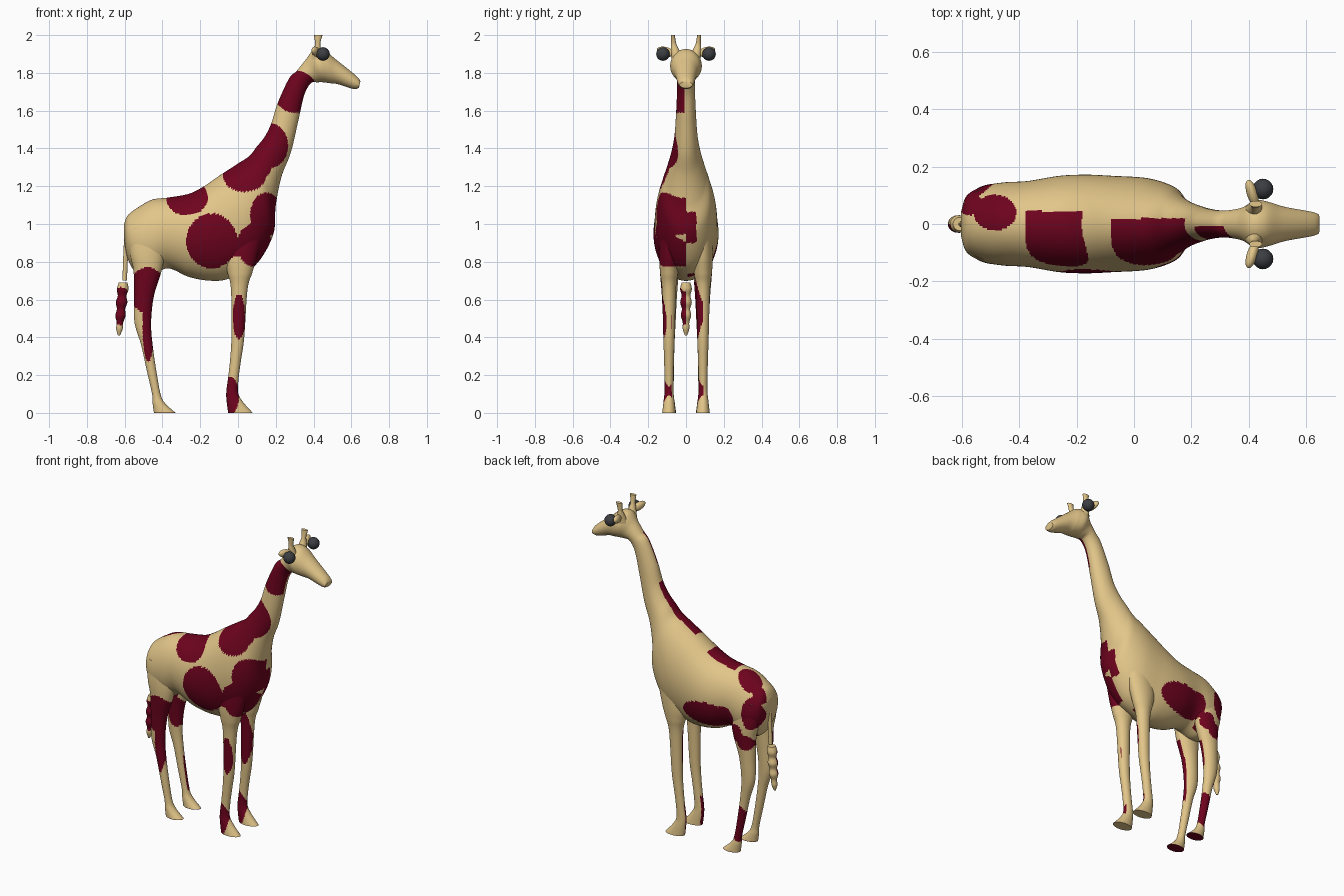
import bpy, bmesh, math
from mathutils import Vector, Matrix


def material(name, rgb):
    m = bpy.data.materials.new(name)
    m.diffuse_color = (*rgb, 1)
    return m


SAND = material("sand_coat", (0.76, 0.56, 0.25))
MAROON = material("maroon_patch", (0.155, 0.001, 0.013))
DARK = material("dark_eye", (0.045, 0.048, 0.055))

# Coat patches seen from the side: (y from, y to, [centre x, centre z, radius x, radius z])
PATCHES = [
    (-0.2, 0.045, [(-0.27, 1.14, 0.11, 0.095)]),                         # back
    (-0.2, 0.02, [(0.035, 1.26, 0.115, 0.09), (0.09, 1.31, 0.09, 0.08),  # withers
                  (0.17, 1.415, 0.095, 0.118)]),
    (-0.2, 0.0, [(-0.14, 0.91, 0.135, 0.145), (0.01, 0.875, 0.07, 0.05),  # near flank
                 (0.085, 0.89, 0.09, 0.115), (0.15, 1.05, 0.085, 0.115)]),  # near chest
    (0.0, 0.055, [(0.20, 0.98, 0.12, 0.085)]),
    (-0.2, -0.008, [(0.305, 1.70, 0.115, 0.112)]),                       # upper neck
    (-0.2, -0.075, [(-0.48, 0.65, 0.10, 0.12), (-0.475, 0.45, 0.03, 0.18),  # near legs
                    (0.005, 0.51, 0.032, 0.12), (-0.04, 0.09, 0.045, 0.10)]),
    (0.01, 0.092, [(-0.04, 0.09, 0.045, 0.11), (0.0, 0.57, 0.045, 0.18),  # far inner legs
                   (-0.48, 0.60, 0.06, 0.10)]),
    (0.04, 0.2, [(-0.545, 0.92, 0.055, 0.10), (-0.45, 0.78, 0.045, 0.055),  # far thigh
                 (-0.505, 0.73, 0.05, 0.05)]),
    (0.0, 0.2, [(-0.25, 0.85, 0.165, 0.085), (-0.37, 0.86, 0.06, 0.075)]),  # far flank
    (0.08, 0.2, [(-0.45, 0.19, 0.06, 0.12)]),                            # far shin
    (-0.1, -0.002, [(-0.62, 0.565, 0.06, 0.10)]),                        # tail tuft
]
# Rump patches seen from above: centre x, centre y, radius x, radius y
RUMP = [(-0.485, 0.04, 0.075, 0.062), (-0.575, 0.075, 0.04, 0.045)]


def inside(u, v, e):
    return ((u - e[0]) / e[2]) ** 2 + ((v - e[1]) / e[3]) ** 2 < 1


def in_patch(p):
    sole = p.z < 0.001 and p.x < -0.3
    rump = p.z > 0.98 and any(inside(p.x, p.y, e) for e in RUMP)
    return sole or rump or any(y0 <= p.y <= y1 and any(inside(p.x, p.z, e) for e in group)
                               for y0, y1, group in PATCHES)


def finish(name, bm, mats, angle=50):
    bmesh.ops.recalc_face_normals(bm, faces=bm.faces)
    me = bpy.data.meshes.new(name)
    bm.to_mesh(me)
    bm.free()
    for m in mats:
        me.materials.append(m)
    ob = bpy.data.objects.new(name, me)
    bpy.context.collection.objects.link(ob)
    bpy.context.view_layer.objects.active = ob
    ob.select_set(True)
    bpy.ops.object.shade_smooth_by_angle(angle=math.radians(angle))
    ob.select_set(False)
    return ob


def spline(rows, steps):
    """Smooth interpolation through rows of numbers."""
    out = []
    for i in range(len(rows) - 1):
        a, b, c, d = (rows[max(0, min(len(rows) - 1, i + k))] for k in (-1, 0, 1, 2))
        for s in range(steps):
            t = s / steps
            out.append([q + 0.5 * t * (r - p + t * (2 * p - 5 * q + 4 * r - u + t * (3 * (q - r) + u - p)))
                        for p, q, r, u in zip(a, b, c, d)])
    return out + [list(rows[-1])]


def loft(name, rows, y=0.0, steps=12, sides=48):
    """Skin over rings; row = upper x, z, lower x, z, half width, optional y offset."""
    bm = bmesh.new()
    rings = []
    for r in spline(rows, steps):
        up, low = Vector((r[0], 0, r[1])), Vector((r[2], 0, r[3]))
        yc = y + (r[5] if len(r) > 5 else 0)
        mid, half = (up + low) / 2, (up - low) / 2
        rings.append([bm.verts.new(mid + half * math.cos(a) + Vector((0, yc + r[4] * math.sin(a), 0)))
                      for a in (math.tau * k / sides for k in range(sides))])
    for a, b in zip(rings, rings[1:]):
        for k in range(sides):
            n = (k + 1) % sides
            bm.faces.new((a[k], a[n], b[n], b[k]))
    bm.faces.new(rings[0])
    bm.faces.new(rings[-1])
    for f in bm.faces:
        f.material_index = int(in_patch(f.calc_center_median()))
    return finish(name, bm, (SAND, MAROON))


def ball(name, centre, scale, mat, rot=Matrix()):
    bm = bmesh.new()
    bmesh.ops.create_uvsphere(bm, u_segments=20, v_segments=12, radius=1)
    bm.transform(Matrix.Translation(centre) @ rot @ Matrix.Diagonal((*scale, 1)))
    return finish(name, bm, (mat,))


# Body, neck and head in one skin
loft("body_neck_head", [
    (-0.603, 1.00, -0.603, 0.92, 0.045),
    (-0.58, 1.05, -0.585, 0.82, 0.10),
    (-0.51, 1.10, -0.54, 0.745, 0.132),
    (-0.45, 1.13, -0.46, 0.73, 0.145),
    (-0.37, 1.14, -0.37, 0.765, 0.15),
    (-0.26, 1.16, -0.26, 0.72, 0.168),
    (-0.18, 1.20, -0.15, 0.70, 0.172),
    (-0.10, 1.255, -0.05, 0.71, 0.168),
    (0.00, 1.32, 0.09, 0.78, 0.16),
    (0.06, 1.36, 0.185, 0.94, 0.135),
    (0.10, 1.41, 0.20, 1.10, 0.105),
    (0.14, 1.46, 0.23, 1.25, 0.08),
    (0.175, 1.53, 0.28, 1.38, 0.062),
    (0.21, 1.64, 0.32, 1.55, 0.052),
    (0.27, 1.77, 0.35, 1.68, 0.047),
    (0.31, 1.81, 0.385, 1.745, 0.05),
    (0.355, 1.865, 0.42, 1.75, 0.06),
    (0.40, 1.92, 0.455, 1.75, 0.083),
    (0.455, 1.92, 0.49, 1.745, 0.076),
    (0.52, 1.87, 0.53, 1.74, 0.06),
    (0.625, 1.785, 0.61, 1.715, 0.043),
    (0.648, 1.755, 0.64, 1.72, 0.034),
], steps=20, sides=120)


def leg_rows(table):
    return [(x1, z, x0, z, w) for z, x0, x1, w in table]


# Leg rings: height, back x, front x, half width
FRONT_LEG = leg_rows([
    (0.95, -0.06, 0.13, 0.05), (0.82, -0.07, 0.10, 0.052), (0.74, -0.055, 0.075, 0.047),
    (0.65, -0.037, 0.05, 0.037), (0.40, -0.035, 0.033, 0.03),
    (0.28, -0.042, 0.016, 0.026), (0.19, -0.052, 0.004, 0.024), (0.11, -0.062, 0.0, 0.024),
    (0.06, -0.06, 0.025, 0.029), (0.0, -0.052, 0.078, 0.036)])
HIND_LEG = leg_rows([
    (0.98, -0.57, -0.40, 0.04), (0.85, -0.572, -0.39, 0.052), (0.75, -0.553, -0.405, 0.05),
    (0.62, -0.55, -0.445, 0.04), (0.48, -0.548, -0.46, 0.033), (0.36, -0.513, -0.452, 0.027),
    (0.22, -0.482, -0.432, 0.024), (0.10, -0.455, -0.41, 0.023),
    (0.05, -0.452, -0.385, 0.029), (0.0, -0.445, -0.33, 0.036)])
for side, tag in ((-1, "near"), (1, "far")):
    loft("front_leg_" + tag, FRONT_LEG, y=0.09 * side, steps=15)
    loft("hind_leg_" + tag, HIND_LEG, y=0.088 * side, steps=15)
    # Horns, ears and eyes
    loft("horn_" + tag, [
        (0.455, 1.87, 0.385, 1.87, 0.035, 0.043 * side),
        (0.442, 1.92, 0.40, 1.92, 0.023, 0.058 * side),
        (0.436, 1.955, 0.408, 1.955, 0.014, 0.065 * side),
        (0.447, 2.0, 0.402, 2.0, 0.011, 0.07 * side)], steps=4, sides=14)
    ball("ear_" + tag, (0.412, 0.108 * side, 1.912), (0.019, 0.05, 0.025), SAND,
         Matrix.Rotation(0.3 * side, 4, 'Z') @ Matrix.Rotation(0.25 * side, 4, 'X'))
    ball("eye_" + tag, (0.45, 0.122 * side, 1.90), (0.036,) * 3, DARK)

# Tail, with a lumpy tuft whose width swells and shrinks on the way down
loft("tail", leg_rows([
    (1.04, -0.575, -0.53, 0.022), (0.98, -0.592, -0.56, 0.016), (0.90, -0.604, -0.578, 0.012),
    (0.70, -0.612, -0.588, 0.012)]), steps=6, sides=24)
tuft = []
for i in range(9):
    r = (0.031 if i % 2 else 0.023) * (1 - (i / 8) ** 4 * 0.75)
    tuft.append((0.69 - 0.035 * i, -0.608 - 0.0028 * i - r, -0.608 - 0.0028 * i + r, r))
loft("tail_tuft", leg_rows(tuft), steps=6, sides=24)
